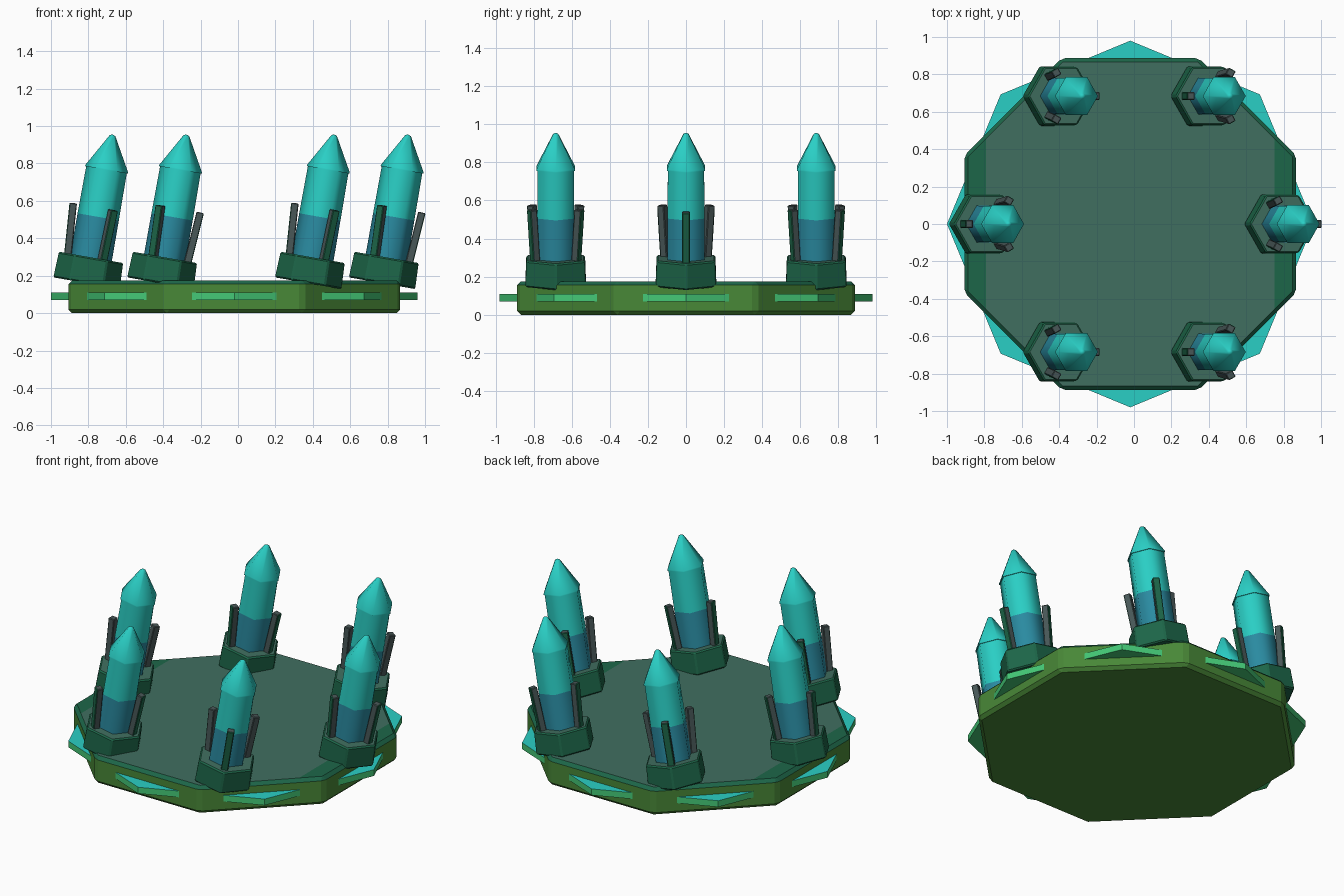
import bpy
import bmesh
from math import cos, sin, pi, radians
from mathutils import Matrix, Vector

cube = bpy.data.objects.get("Cube")
if cube:
    bpy.data.objects.remove(cube, do_unlink=True)


def material(name, r, g, b):
    color = [(c / 255) ** 2.2 for c in (r, g, b)] + [1.0]
    mat = bpy.data.materials.new(name)
    mat.diffuse_color = color
    mat.use_nodes = True
    bsdf = mat.node_tree.nodes["Principled BSDF"]
    bsdf.inputs["Base Color"].default_value = color
    bsdf.inputs["Roughness"].default_value = 0.7
    return mat


MOSS = material("moss green", 74, 135, 58)
SLATE = material("slate green", 66, 110, 96)
FOREST = material("forest green", 34, 102, 74)
BRIGHT = material("bright green", 70, 200, 118)
TURQUOISE = material("turquoise", 46, 206, 196)
BLUE = material("deep blue", 46, 138, 160)
GREY = material("stone grey", 74, 88, 88)


def lathe(profile, sides, turn=0.0):
    """Closed faceted solid from (radius, height) points."""
    bm = bmesh.new()
    rings = []
    for r, z in profile:
        angles = [turn + 2 * pi * i / sides for i in range(sides)]
        rings.append([bm.verts.new((r * cos(a), r * sin(a), z)) for a in angles])
    for low, high in zip(rings, rings[1:]):
        for i in range(sides):
            j = (i + 1) % sides
            bm.faces.new((low[i], low[j], high[j], high[i]))
    bm.faces.new(rings[0][::-1])
    bm.faces.new(rings[-1])
    return bm


def bevel(bm, width):
    bmesh.ops.bevel(bm, geom=bm.edges[:], offset=width, segments=1,
                    affect='EDGES', profile=0.5)


def finish(name, bm, mats, matrix=Matrix(), rule=None, smooth=False):
    bmesh.ops.recalc_face_normals(bm, faces=bm.faces)
    bm.normal_update()
    if rule:
        for f in bm.faces:
            f.material_index = rule(f)
    mesh = bpy.data.meshes.new(name)
    bm.to_mesh(mesh)
    bm.free()
    for m in mats:
        mesh.materials.append(m)
    if smooth:
        mesh.shade_smooth()
        mesh.set_sharp_from_angle(angle=radians(65))
    obj = bpy.data.objects.new(name, mesh)
    obj.matrix_world = matrix
    bpy.context.collection.objects.link(obj)
    return obj


CENTRE = Matrix.Translation((-0.02, 0, 0))

# Octagonal platform: moss sides, slate top, forest rim and end patches
PATCH = 0.77
bm = lathe([(0.96, 0), (0.96, 0.175)], 8, pi / 8)
bevel(bm, 0.02)
for side in (-1, 1):
    bmesh.ops.bisect_plane(bm, geom=bm.verts[:] + bm.edges[:] + bm.faces[:],
                           plane_co=(side * PATCH, 0, 0), plane_no=(1, 0, 0))


def platform_rule(f):
    if f.normal.z > 0.95:
        return 2 if abs(f.calc_center_median().x) > PATCH else 1
    return 2 if f.normal.z > 0.3 else 0


finish("platform", bm, [MOSS, SLATE, FOREST], CENTRE, platform_rule)

# Thin octagonal disc whose corners poke out of the platform sides
finish("corner_disc", lathe([(0.98, 0.07), (0.98, 0.11)], 8),
       [BRIGHT, TURQUOISE], CENTRE, lambda f: int(f.normal.z > 0.5))


def fin(name, angle, frame):
    """Upright bar leaning slightly outward; its outer face is green."""
    bm = bmesh.new()
    bmesh.ops.create_cube(bm, size=1.0)
    bmesh.ops.scale(bm, vec=(0.04, 0.042, 0.35), verts=bm.verts)
    bevel(bm, 0.004)
    place = (Matrix.Rotation(angle, 4, 'Z')
             @ Matrix.Translation((0.132, 0, 0.235))
             @ Matrix.Rotation(radians(4), 4, 'Y'))
    finish(name, bm, [GREY, FOREST], frame @ place,
           lambda f: int(f.normal.x > 0.5))


# Six tilted crystals standing in a ring
TILT = Matrix.Rotation(radians(10), 4, 'Y')
for i in range(6):
    a = i * pi / 3
    spot = Vector((-0.02 + 0.79 * cos(a), 0.79 * sin(a), 0.16))
    frame = Matrix.Translation(spot) @ TILT

    # Hexagonal socket
    bm = lathe([(0.184, 0), (0.178, 0.14)], 6)
    bevel(bm, 0.008)
    finish(f"socket_{i}", bm, [FOREST, SLATE], frame,
           lambda f: int(f.normal.z > 0.9))

    # Two-tone shaft and pointed tip
    finish(f"lower_shaft_{i}", lathe([(0.113, 0.1), (0.112, 0.36)], 6),
           [BLUE], frame, smooth=True)
    finish(f"upper_shaft_{i}", lathe([(0.112, 0.36), (0.11, 0.62)], 6),
           [TURQUOISE], frame, smooth=True)
    finish(f"tip_{i}", lathe([(0.116, 0.615), (0.116, 0.622), (0.016, 0.8),
                              (0.006, 0.806)], 6),
           [TURQUOISE], frame, smooth=True)

    # Three fins around the shaft
    for k in range(3):
        fin(f"fin_{i}_{k}", a + k * 2 * pi / 3, frame)
